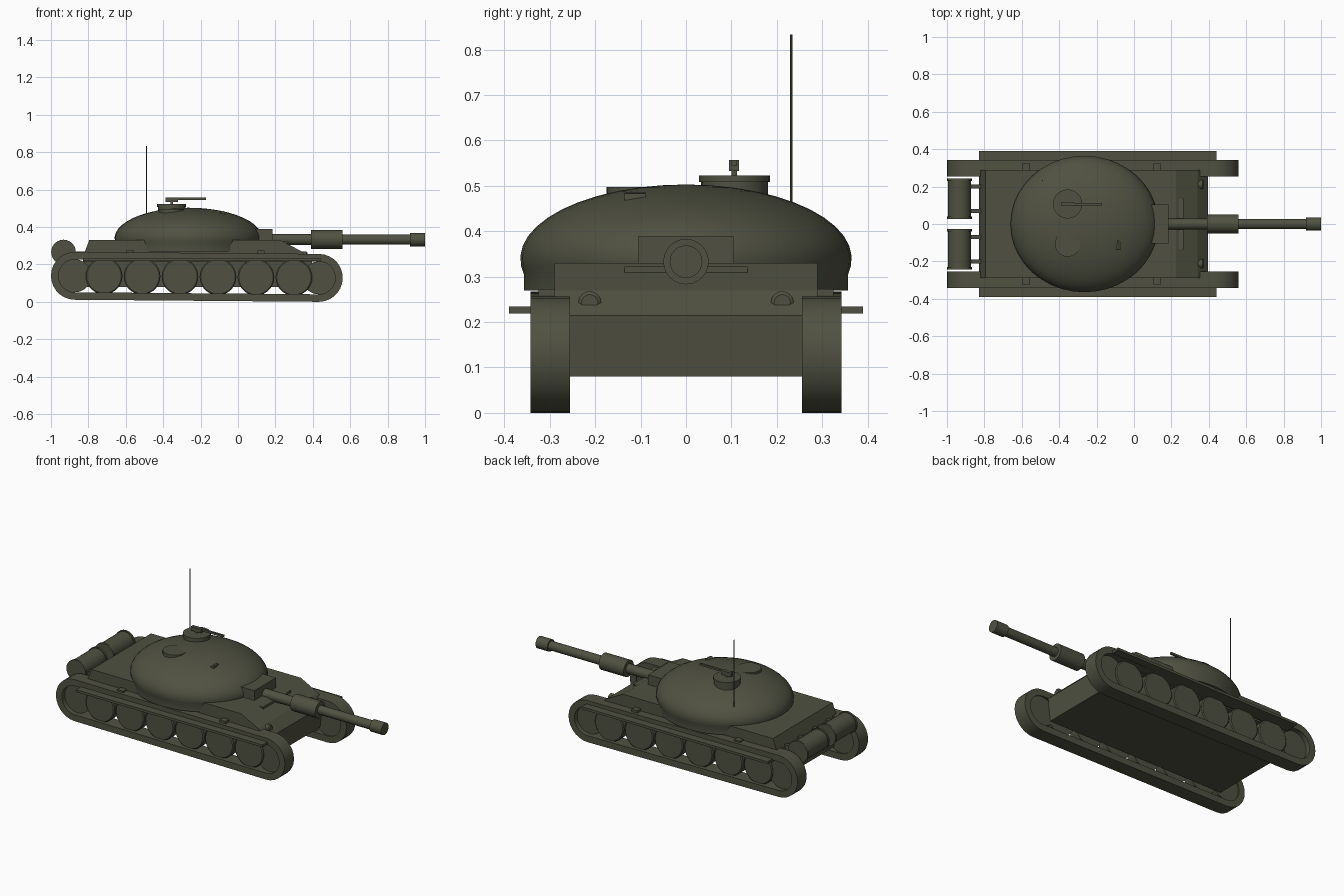
import bpy, bmesh, math
from mathutils import Matrix, Vector

if "Cube" in bpy.data.objects:
    bpy.data.objects.remove(bpy.data.objects["Cube"])

olive = bpy.data.materials.new("dark_olive")
olive.diffuse_color = (0.08, 0.083, 0.053, 1)
olive.use_nodes = True
olive.node_tree.nodes["Principled BSDF"].inputs["Base Color"].default_value = olive.diffuse_color


def finish(name, bm, smooth=True):
    bmesh.ops.recalc_face_normals(bm, faces=bm.faces[:])
    me = bpy.data.meshes.new(name)
    bm.to_mesh(me)
    bm.free()
    me.materials.append(olive)
    ob = bpy.data.objects.new(name, me)
    bpy.context.collection.objects.link(ob)
    if smooth:
        bpy.ops.object.select_all(action='DESELECT')
        ob.select_set(True)
        bpy.context.view_layer.objects.active = ob
        bpy.ops.object.shade_smooth_by_angle(angle=math.radians(35))
    return ob


def box(name, x0, x1, y0, y1, z0, z1):
    bm = bmesh.new()
    m = Matrix.Translation(((x0 + x1) / 2, (y0 + y1) / 2, (z0 + z1) / 2))
    bmesh.ops.create_cube(bm, size=1, matrix=m @ Matrix.Diagonal((x1 - x0, y1 - y0, z1 - z0, 1)))
    return finish(name, bm, False)


def lathe(name, profile, origin, axis, segs=24):
    """Spin (distance along axis, radius) points around an axis and cap both ends."""
    bm = bmesh.new()
    rot = Vector((0, 0, 1)).rotation_difference(Vector(axis)).to_matrix()
    rings = []
    for d, r in profile:
        rings.append([bm.verts.new(rot @ Vector((r * math.cos(a), r * math.sin(a), d)) + Vector(origin))
                      for a in (2 * math.pi * i / segs for i in range(segs))])
    for a, b in zip(rings, rings[1:]):
        for i in range(segs):
            j = (i + 1) % segs
            bm.faces.new((a[i], a[j], b[j], b[i]))
    bm.faces.new(rings[0])
    bm.faces.new(rings[-1])
    return finish(name, bm)


def extrude_y(name, outline, y0, y1):
    """Prism along y from an (x, z) outline."""
    bm = bmesh.new()
    a = [bm.verts.new((x, y0, z)) for x, z in outline]
    b = [bm.verts.new((x, y1, z)) for x, z in outline]
    n = len(a)
    for i in range(n):
        bm.faces.new((a[i], a[(i + 1) % n], b[(i + 1) % n], b[i]))
    bm.faces.new(a)
    bm.faces.new(b)
    return finish(name, bm, False)


def track_loop(inset, n=14):
    """Closed belt outline around the front and rear end wheels."""
    pts = []
    for cx, cz, r, start in ((0.432, 0.128, 0.128, -90), (-0.872, 0.139, 0.128, 90)):
        for i in range(n + 1):
            a = math.radians(start + 180 * i / n)
            pts.append((cx + (r - inset) * math.cos(a), cz + (r - inset) * math.sin(a)))
    return pts


def track_belt(name, y0, y1):
    bm = bmesh.new()
    loops = [[bm.verts.new((x, y, z)) for x, z in track_loop(t)]
             for t, y in ((0, y0), (0, y1), (0.04, y1), (0.04, y0))]
    n = len(loops[0])
    for k in range(4):
        a, b = loops[k], loops[(k + 1) % 4]
        for i in range(n):
            j = (i + 1) % n
            bm.faces.new((a[i], a[j], b[j], b[i]))
    return finish(name, bm)


# Hull
extrude_y("lower_hull", [(-0.83, 0.08), (0.38, 0.08), (0.395, 0.215), (-0.83, 0.215)], -0.256, 0.256)
extrude_y("upper_hull", [(-0.83, 0.215), (0.395, 0.215), (0.34, 0.27), (0.225, 0.33),
                         (-0.795, 0.33), (-0.82, 0.265)], -0.29, 0.29)
box("splash_rail", 0.235, 0.265, -0.135, 0.135, 0.30, 0.322)

# Running gear and fittings on both sides
for s, side in ((-1, "right"), (1, "left")):
    def span(a, b):
        return sorted((s * a, s * b))
    track_belt("track_" + side, *span(0.255, 0.343))
    for i in range(6):
        lathe(f"road_wheel_{side}_{i}", [(0, 0.098), (0.055, 0.098), (0.06, 0.092)],
              (-0.716 + 0.203 * i, s * 0.262, 0.138 - 0.0016 * i), (0, s, 0), 28)
    for x, z, part in ((-0.872, 0.139, "sprocket"), (0.432, 0.128, "idler")):
        lathe(f"{part}_{side}", [(0, 0.088), (0.052, 0.088)], (x, s * 0.262, z), (0, s, 0), 28)
    box("fender_" + side, -0.83, 0.44, *span(0.30, 0.39), 0.219, 0.234)
    for x in (-0.575, 0.123):
        box("fender_bracket_" + side, x - 0.02, x + 0.02, *span(0.285, 0.325), 0.25, 0.273)
    # Half-round headlight
    lathe("headlight_" + side, [(0, 0.025), (0.025, 0.025), (0.03, 0.018)],
          (0.342, s * 0.212, 0.243), (1, 0, 0), 16)
    # Rear fuel drum with rims and mount
    lathe("fuel_drum_" + side, [(0, 0.066), (0.012, 0.066), (0.012, 0.061), (0.203, 0.061),
                                (0.203, 0.066), (0.215, 0.066)],
          (-0.933, s * 0.028, 0.266), (0, s, 0))
    for y in (0.07, 0.2):
        box("drum_mount_" + side, -0.89, -0.81, *span(y - 0.01, y + 0.01), 0.24, 0.27)

# Turret: flattened dome on a short vertical skirt
R, H, zc = 0.365, 0.163, 0.34
dome = [(0.27, 0.357), (0.305, 0.357)]
for i in range(13):
    a = math.radians(-6 + 95.5 * i / 12)
    dome.append((zc + H * math.sin(a), R * math.cos(a)))
turret = lathe("turret", dome, (0, 0, 0), (0, 0, 1), 40)
turret.data.transform(Matrix.Translation((-0.265, 0, 0)) @ Matrix.Diagonal((0.395 / R, 1, 1, 1)))

# Turret roof fittings
lathe("commander_cupola", [(0.45, 0.074), (0.508, 0.074), (0.508, 0.078), (0.523, 0.078)],
      (-0.355, 0.107, 0), (0, 0, 1))
lathe("loader_hatch", [(0.45, 0.068), (0.497, 0.068)], (-0.355, -0.107, 0), (0, 0, 1))
box("machine_gun_body", -0.388, -0.32, 0.095, 0.117, 0.533, 0.557)
box("machine_gun_barrel", -0.32, -0.172, 0.1, 0.112, 0.545, 0.557)
box("machine_gun_post", -0.362, -0.348, 0.1, 0.112, 0.52, 0.535)
extrude_y("roof_sight", [(-0.115, 0.46), (-0.07, 0.46), (-0.07, 0.483), (-0.08, 0.485)], -0.135, -0.088)
lathe("antenna", [(0.42, 0.003), (0.833, 0.003)], (-0.49, 0.232, 0), (0, 0, 1), 8)

# Main gun
box("mantlet", 0.08, 0.185, -0.105, 0.105, 0.29, 0.39)
lathe("gun_barrel", [(0.1, 0.031), (0.39, 0.029), (0.39, 0.05), (0.56, 0.05), (0.56, 0.027),
                     (0.92, 0.027), (0.92, 0.036), (1.0, 0.036)], (0, 0, 0.333), (1, 0, 0))
